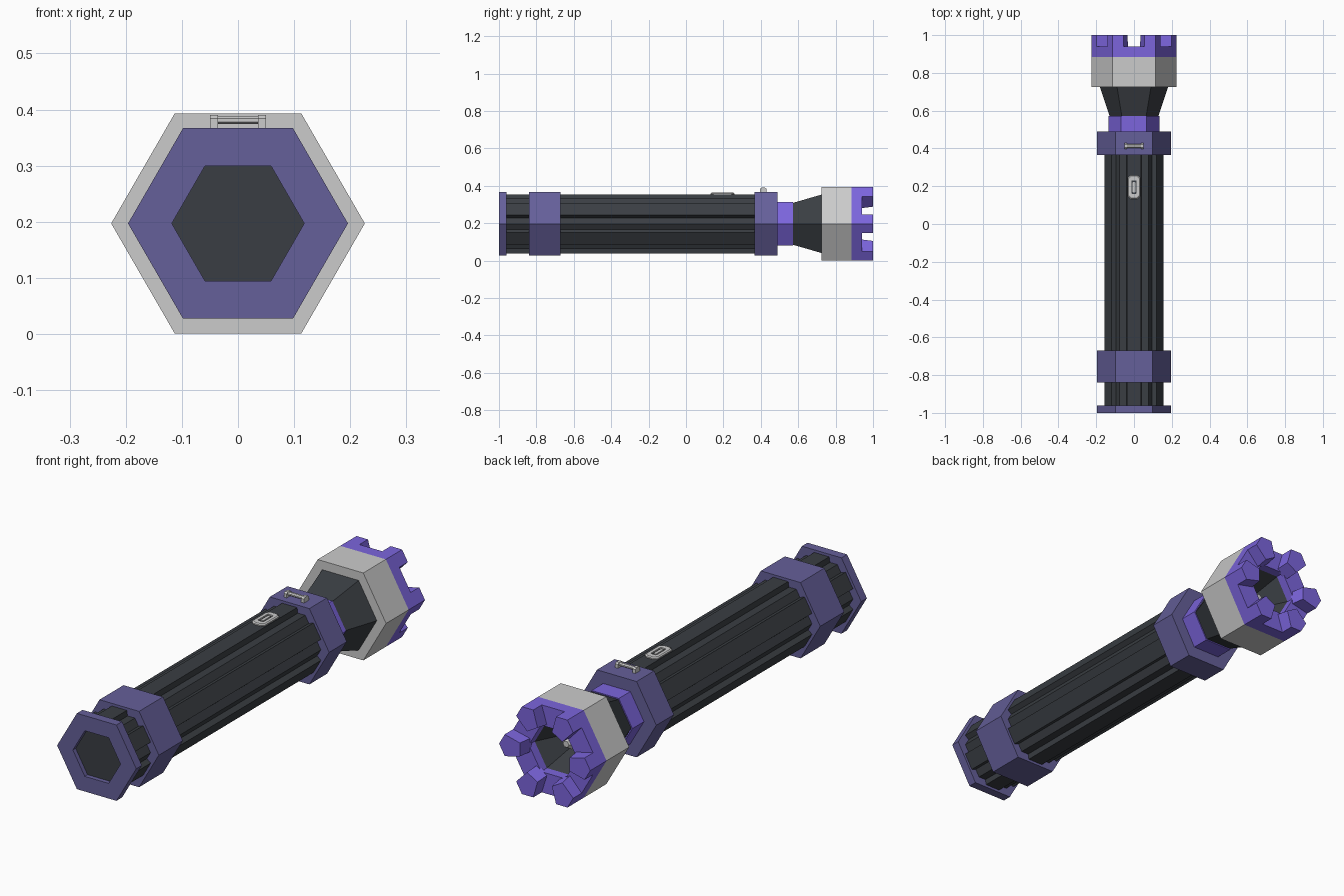
import bpy, bmesh
from math import sin, cos, pi, radians

if "Cube" in bpy.data.objects:
    bpy.data.objects.remove(bpy.data.objects["Cube"])

CZ = 0.197  # height of the long axis


def material(name, rgb):
    m = bpy.data.materials.new(name)
    m.diffuse_color = (*rgb, 1)
    m.use_nodes = True
    m.node_tree.nodes["Principled BSDF"].inputs["Base Color"].default_value = m.diffuse_color
    return m


DARK = material("dark_metal", (0.042, 0.048, 0.056))
SLATE = material("slate_purple", (0.13, 0.115, 0.32))
PURPLE = material("bright_purple", (0.2, 0.13, 0.72))


def loft(name, rings, mat=None, closed=False, cap_start=True, cap_end=True):
    """Skin a list of equal-length point rings; closed joins last to first."""
    bm = bmesh.new()
    vs = [[bm.verts.new(p) for p in r] for r in rings]
    n = len(rings[0])
    pairs = list(zip(vs, vs[1:])) + ([(vs[-1], vs[0])] if closed else [])
    for a, b in pairs:
        for i in range(n):
            j = (i + 1) % n
            bm.faces.new((a[i], a[j], b[j], b[i]))
    if not closed:
        if cap_start:
            bm.faces.new(vs[0])
        if cap_end:
            bm.faces.new(vs[-1])
    bmesh.ops.recalc_face_normals(bm, faces=bm.faces)
    me = bpy.data.meshes.new(name)
    bm.to_mesh(me)
    bm.free()
    ob = bpy.data.objects.new(name, me)
    bpy.context.collection.objects.link(ob)
    if mat:
        me.materials.append(mat)
    return ob


def hexa(name, profile, mat=None, **kw):
    """Six-sided lathe around the long axis from (y, radius) pairs."""
    rings = [[(r * cos(k * pi / 3), y, CZ + r * sin(k * pi / 3)) for k in range(6)]
             for y, r in profile]
    return loft(name, rings, mat, **kw)


def tube(name, y0, y1, r_out, r_in, mat=None):
    return hexa(name, [(y0, r_out), (y1, r_out), (y1, r_in), (y0, r_in)], mat, closed=True)


def prism(name, pts, y0, y1, mat=None):
    return loft(name, [[(x, y, CZ + z) for x, z in pts] for y in (y0, y1)], mat)


def polar(ang, along, side):
    """Point at distance along a direction, shifted sideways."""
    return (along * cos(ang) - side * sin(ang), along * sin(ang) + side * cos(ang))


# Ribbed grip: hexagonal core with a raised bar on each face
outline = []
for k in range(6):
    a = radians(30 + 60 * k)
    outline.append(polar(a - pi / 6, 0.155, 0))
    for side, height in ((-0.041, 0.134), (-0.037, 0.158), (0.037, 0.158), (0.041, 0.134)):
        outline.append(polar(a, height, side))
prism("grip", outline, -0.98, 0.4, DARK)

# Collars and tail ring
tube("tail_ring", -1.0, -0.96, 0.196, 0.118, SLATE)
tube("rear_collar", -0.84, -0.67, 0.196, 0.15, SLATE)
hexa("front_collar", [(0.365, 0.196), (0.49, 0.196)], SLATE)

# Neck and flare
hexa("neck", [(0.48, 0.135), (0.572, 0.135)], PURPLE)
hexa("flare", [(0.565, 0.127), (0.73, 0.182)], DARK)

# Head
tube("head_ring", 0.725, 0.885, 0.226, 0.12)
tube("bezel", 0.885, 0.94, 0.226, 0.12, PURPLE)

# Bezel teeth, one on each corner, sloping into the opening
for k in range(6):
    a = k * pi / 3
    h = 0.049
    rings = []
    for y, inner in ((0.93, 0.113), (1.0, 0.123)):
        pts = [(0.226, 0), (0.226 - h / 3 ** 0.5, h), (inner, 0.03),
               (inner, -0.03), (0.226 - h / 3 ** 0.5, -h)]
        flat = [polar(a, *p) for p in pts]
        rings.append([(x, y, CZ + z) for x, z in flat])
    loft(f"bezel_tooth_{k + 1}", rings, PURPLE)

# Reflector bowl and bulb
hexa("reflector", [(0.9, 0.119), (0.78, 0.06)], DARK, cap_start=False)
hexa("bulb", [(0.77, 0.03), (0.83, 0.03), (0.85, 0.015)])


# Switch: bevelled plate with a slot and a slider
def slab(hw, hl, cut, z):
    pts = [(hw, hl - cut), (hw - cut, hl), (cut - hw, hl), (-hw, hl - cut),
           (-hw, cut - hl), (cut - hw, -hl), (hw - cut, -hl), (hw, cut - hl)]
    return [(x, 0.195 + y, z) for x, y in pts]


loft("switch_plate", [slab(0.033, 0.063, 0.015, 0.35), slab(0.033, 0.063, 0.015, 0.36),
                      slab(0.028, 0.058, 0.013, 0.364), slab(0.014, 0.036, 0.004, 0.364),
                      slab(0.014, 0.036, 0.004, 0.35)], closed=True)
loft("switch_slot", [slab(0.014, 0.036, 0.004, 0.35), slab(0.014, 0.036, 0.004, 0.358)], DARK)
loft("switch_slider", [slab(0.007, 0.027, 0.002, 0.352), slab(0.007, 0.027, 0.002, 0.363)])


# Lanyard bar on the front collar
def bar(name, x0, x1, r):
    loft(name, [[(x, 0.413 + r * cos(i * pi / 4 + pi / 8), 0.381 + 0.7 * r * sin(i * pi / 4 + pi / 8))
                 for i in range(8)] for x in (x0, x1)])


bar("lanyard_bar", -0.04, 0.04, 0.011)
for s, n in ((-1, "left"), (1, "right")):
    x0, x1 = sorted((s * 0.036, s * 0.05))
    loft(f"lanyard_post_{n}", [[(x, 0.396, 0.36), (x, 0.43, 0.36), (x, 0.43, 0.384),
                               (x, 0.422, 0.39), (x, 0.404, 0.39), (x, 0.396, 0.384)]
                              for x in (x0, x1)])
